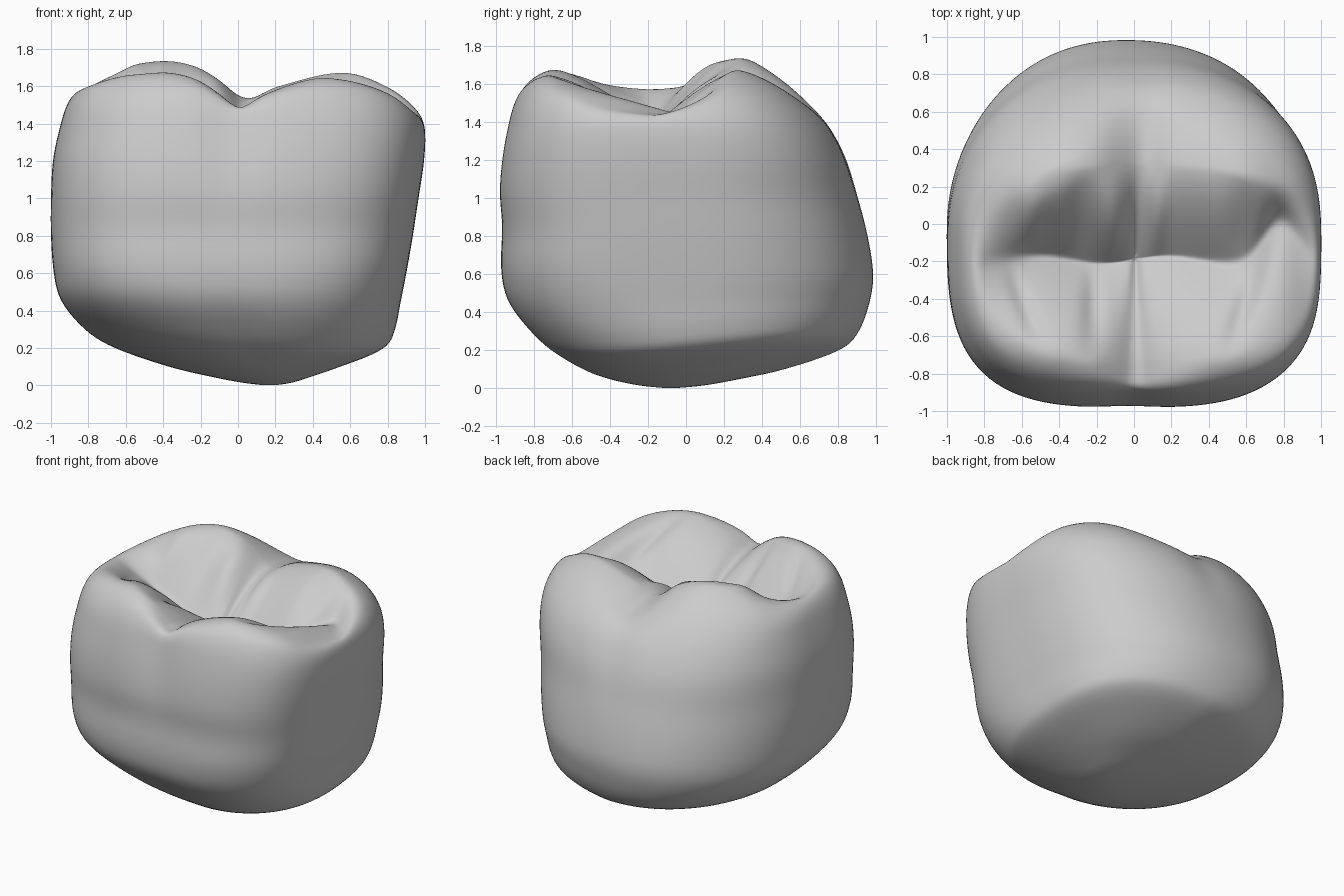
import bpy, bmesh, math

old = bpy.data.objects.get("Cube")
if old:
    bpy.data.objects.remove(old, do_unlink=True)

SEGMENTS = 160
STEPS_PER_ROW = 5
INNER_RINGS = 60


def curve(points, x):
    """Smooth curve through (x, value) points, with flat ends."""
    if x <= points[0][0]:
        return points[0][1]
    if x >= points[-1][0]:
        return points[-1][1]
    i = max(k for k in range(len(points) - 1) if points[k][0] <= x)

    def slope(k):
        a, b = points[max(k - 1, 0)], points[min(k + 1, len(points) - 1)]
        return (b[1] - a[1]) / (b[0] - a[0])

    (xa, va), (xb, vb) = points[i], points[i + 1]
    h = xb - xa
    t = (x - xa) / h
    return ((1 + 2 * t) * (1 - t) ** 2 * va + t * (1 - t) ** 2 * h * slope(i)
            + t * t * (3 - 2 * t) * vb + t * t * (t - 1) * h * slope(i + 1))


def bump(d, width):
    return math.exp(-(d / width) ** 2)


def ease(t):
    t = min(max(t, 0), 1)
    return t * t * (3 - 2 * t)


def cusp_rise(t):
    """Slope from the valley (0) to a cusp ridge (1)."""
    return 1.4 * t - .4 * t ** 3


# Crown sections: height, left and right reach in x, front and back reach in y
SECTIONS = [
    (0, .15, .19, -.1, -.06),
    (.015, .02, .29, -.25, .1),
    (.05, -.16, .4, -.41, .29),
    (.1, -.37, .54, -.54, .52),
    (.2, -.66, .78, -.7, .81),
    (.3, -.82, .84, -.81, .91),
    (.45, -.945, .87, -.93, .965),
    (.6, -.985, .9, -.97, .985),
    (.8, -1, .935, -.975, .955),
    (1, -1, .965, -.985, .905),
    (1.2, -.99, .995, -.97, .85),
    (1.37, -.955, 1, -.94, .765),
    (1.5, -.915, .965, -.905, .67),
    (1.6, -.855, .91, -.85, .58),
    (1.68, -.77, .82, -.77, .49),
    (1.75, -.68, .73, -.69, .4),
]

# Ridge heights across x: front cusps, back cusps and the valley between them
FRONT = [(-1, 1.5), (-.8, 1.63), (-.5, 1.68), (-.25, 1.64), (-.08, 1.53), (.01, 1.46),
         (.1, 1.52), (.3, 1.6), (.5, 1.64), (.8, 1.56), (1, 1.42)]
BACK = [(-.9, 1.54), (-.7, 1.65), (-.42, 1.74), (-.2, 1.68), (.05, 1.52),
        (.2, 1.58), (.57, 1.66), (.8, 1.59), (1, 1.45)]
VALLEY = [(-.85, 1.57), (-.7, 1.47), (-.55, 1.37), (-.3, 1.3), (0, 1.28),
          (.3, 1.3), (.6, 1.36), (.8, 1.41), (1, 1.42)]


def chewing_height(x, y):
    valley_y = -.19 + .02 * math.sin(9 * x) + .2 * bump(x - .78, .12)
    front_y, back_y = -.74, .31 - .15 * x * x
    low = curve(VALLEY, x)
    if y < valley_y:
        t = min((valley_y - y) / (valley_y - front_y), 1)
        z = low + (curve(FRONT, x) - low) * cusp_rise(t)
    else:
        t = min((y - valley_y) / (back_y - valley_y), 1)
        top = curve(BACK, x)
        z = low + (top - low) * cusp_rise(t)
        # Back cusps roll down to an even shoulder
        roll = min(max(y - back_y, 0) / .46, 1) ** 1.5
        z += (1.4 - top) * roll
    # Fine grooves and ridges, fading out at the crests
    fade = math.sin(math.pi * t)
    if y < valley_y:
        z -= fade * (.04 * bump(x + .22, .05) + .03 * bump(x - .6 - .3 * (y + .4), .05)
                     + .03 * bump(x + .6 + .4 * (y + .4), .05))
    else:
        z += fade * (.05 * bump(x + .1, .08) + .04 * bump(x - .12, .05)
                     + .04 * bump(x + .55, .08) - .04 * bump(x - .6, .1)
                     - .03 * bump(x + .3, .08))
    z -= .025 * bump(x - .01, .025) * bump(y + .2, .5)
    return z + .015


def soft_min(a, b, k=.04):
    h = max(k - abs(a - b) / 2, 0) / k
    return min(a, b) - h * h * k / 2


def section_point(row, angle):
    """A point on a section that is boxy in front and rounder behind."""
    z, left, right, front, back = row
    c, s = math.cos(angle), math.sin(angle)
    if s < 0:
        power = 2 + 1.2 * ease(z / .7)
    else:
        power = 2.18 + .15 * c + .25 * ease((z - .9) / .7)
    r = (abs(c) ** power + abs(s) ** power) ** (-1 / power)
    x = (left + right) / 2 + r * c * (right - left) / 2
    y = (front + back) / 2 + r * s * (back - front) / 2
    # Shallow grooves down the front and back walls, and a crease round the front
    if s < 0:
        y += .03 * bump(x + .03, .15) * ease((z - .8) / .6)
        y += .012 * bump(z - .87, .12) * -s
    else:
        y -= .02 * bump(x - .05, .13) * ease((z - .9) / .5)
    # The lower left edge climbs towards the back
    z += .1 * max(c, 0) * y * bump(z - .25, .2) * ease(z / .15)
    return x, y, z


# Interpolated wall sections
columns = [[(i, row[k]) for i, row in enumerate(SECTIONS)] for k in range(5)]
last = len(SECTIONS) - 1
rows = [[curve(col, i / STEPS_PER_ROW) for col in columns]
        for i in range(last * STEPS_PER_ROW + 1)]
angles = [math.tau * i / SEGMENTS for i in range(SEGMENTS)]
rings = [[section_point(row, a) for a in angles] for row in rows]

# Chewing surface rings, shrinking towards the central pit
rim = rings[-1]
pit_x, pit_y = 0, -.18
for i in range(1, INNER_RINGS):
    f = 1 - i / INNER_RINGS
    rings.append([(pit_x + (x - pit_x) * f, pit_y + (y - pit_y) * f, z + .1 * (1 - f))
                  for x, y, z in rim])

bm = bmesh.new()


def add_vert(x, y, z):
    if z > 1.1:
        z = soft_min(z, chewing_height(x, y))
    return bm.verts.new((x, y, z))


loops = [[add_vert(*p) for p in ring] for ring in rings]
for lower, upper in zip(loops, loops[1:]):
    for i in range(SEGMENTS):
        j = (i + 1) % SEGMENTS
        bm.faces.new((lower[i], lower[j], upper[j], upper[i]))
bm.faces.new(loops[0][::-1])
pit = add_vert(pit_x, pit_y, 1.8)
for i in range(SEGMENTS):
    bm.faces.new((loops[-1][i], loops[-1][(i + 1) % SEGMENTS], pit))
# Relax the surface slightly
for _ in range(5):
    bmesh.ops.smooth_vert(bm, verts=bm.verts, factor=.4,
                          use_axis_x=True, use_axis_y=True, use_axis_z=True)
bmesh.ops.recalc_face_normals(bm, faces=bm.faces)

mesh = bpy.data.meshes.new("tooth_crown")
bm.to_mesh(mesh)
bm.free()
crown = bpy.data.objects.new("tooth_crown", mesh)
bpy.context.collection.objects.link(crown)
for face in mesh.polygons:
    face.use_smooth = True

# Plain grey enamel
enamel = bpy.data.materials.new("enamel_grey")
enamel.use_nodes = True
colour = (.6, .6, .6, 1)
enamel.diffuse_color = colour
enamel.node_tree.nodes["Principled BSDF"].inputs["Base Color"].default_value = colour
mesh.materials.append(enamel)
